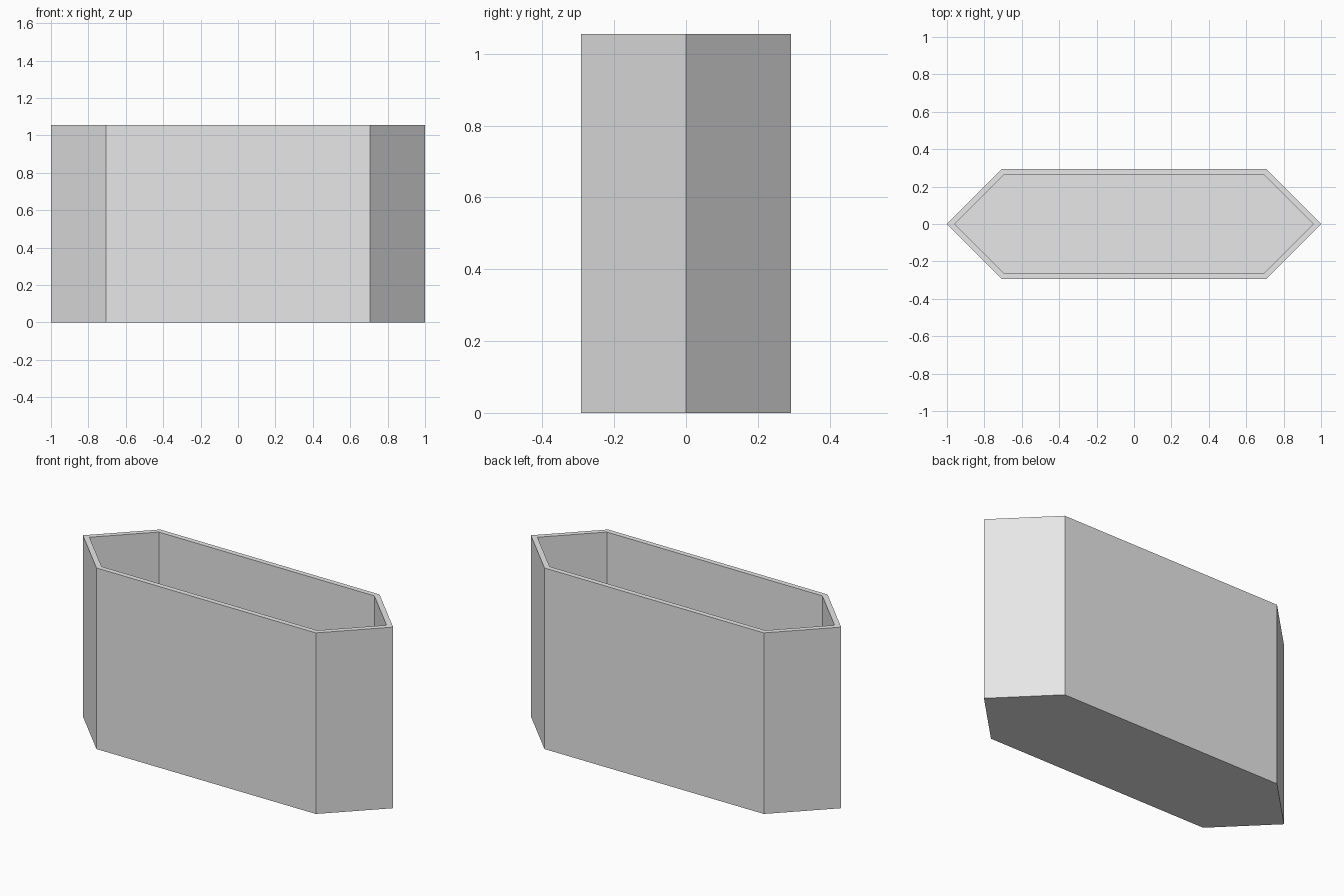
import bpy
import bmesh

cube = bpy.data.objects.get("Cube")
if cube:
    bpy.data.objects.remove(cube, do_unlink=True)

HEIGHT = 1.055
HALF_DEPTH = 0.293
WALL = 0.03

grey = bpy.data.materials.new("light_grey")
grey.use_nodes = True
colour = (0.8, 0.8, 0.8, 1.0)
grey.diffuse_color = colour
grey.node_tree.nodes["Principled BSDF"].inputs["Base Color"].default_value = colour


def hexagon(inset):
    """Outline with 45 degree pointed ends, moved inwards by inset."""
    tip = 1 - inset * 2 ** 0.5
    y = HALF_DEPTH - inset
    x = tip - y
    return [(tip, 0), (x, y), (-x, y), (-tip, 0), (-x, -y), (x, -y)]


bm = bmesh.new()


def ring(inset, z):
    return [bm.verts.new((x, y, z)) for x, y in hexagon(inset)]


# Outer base, outer rim, inner rim and inner floor
rings = [ring(0, 0), ring(0, HEIGHT), ring(WALL, HEIGHT), ring(WALL, WALL)]
for low, high in zip(rings, rings[1:]):
    for i in range(6):
        j = (i + 1) % 6
        bm.faces.new((low[i], low[j], high[j], high[i]))

# Underside and floor
bm.faces.new(rings[0][::-1])
bm.faces.new(rings[-1])
bmesh.ops.recalc_face_normals(bm, faces=bm.faces)

mesh = bpy.data.meshes.new("planter_box")
bm.to_mesh(mesh)
bm.free()
mesh.materials.append(grey)
planter = bpy.data.objects.new("planter_box", mesh)
bpy.context.collection.objects.link(planter)
